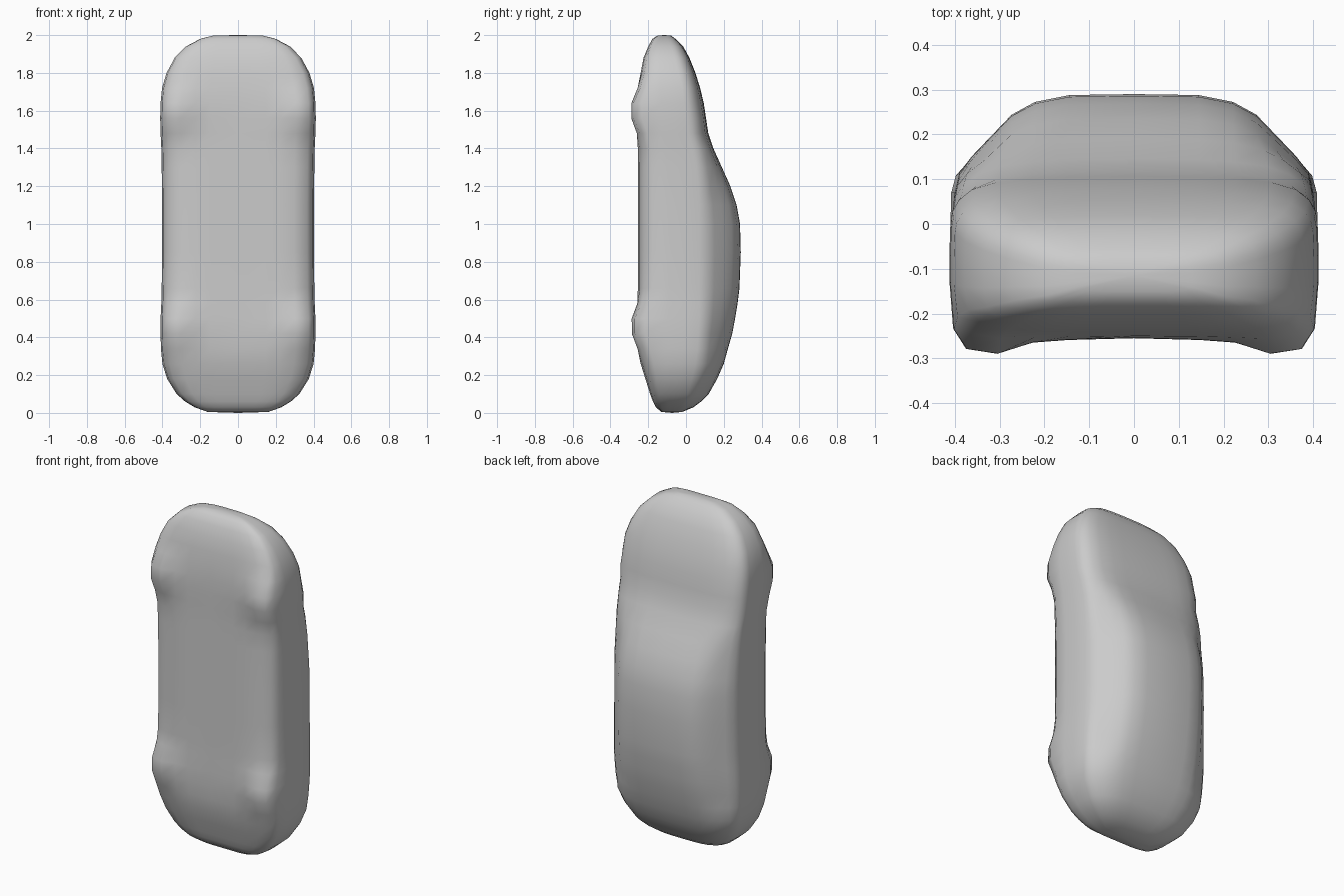
import bpy, bmesh, math

# stations along the body: height, half width, front y, back y, shoulder y
STATIONS = [
    (0.005, 0.16, -0.13, -0.02, -0.06), (0.03, 0.23, -0.16, 0.04, -0.03),
    (0.06, 0.28, -0.175, 0.08, -0.01), (0.10, 0.325, -0.19, 0.12, 0.01),
    (0.18, 0.375, -0.215, 0.165, 0.03), (0.26, 0.40, -0.24, 0.20, 0.05),
    (0.34, 0.408, -0.25, 0.222, 0.06), (0.42, 0.41, -0.254, 0.245, 0.065),
    (0.50, 0.41, -0.255, 0.26, 0.07), (0.58, 0.406, -0.255, 0.273, 0.07),
    (0.66, 0.404, -0.255, 0.283, 0.07), (0.85, 0.402, -0.255, 0.29, 0.07),
    (1.00, 0.402, -0.255, 0.286, 0.07), (1.10, 0.402, -0.255, 0.268, 0.07),
    (1.20, 0.403, -0.255, 0.235, 0.065), (1.30, 0.404, -0.255, 0.19, 0.055),
    (1.40, 0.406, -0.255, 0.145, 0.035), (1.48, 0.41, -0.255, 0.118, 0.01),
    (1.56, 0.412, -0.255, 0.106, 0.0), (1.64, 0.41, -0.254, 0.094, -0.01),
    (1.72, 0.402, -0.25, 0.075, -0.02), (1.80, 0.378, -0.24, 0.05, -0.04),
    (1.88, 0.335, -0.225, 0.018, -0.06), (1.94, 0.275, -0.20, -0.015, -0.08),
    (1.98, 0.20, -0.178, -0.055, -0.10), (1.998, 0.13, -0.15, -0.08, -0.11),
]
CABIN = [(0.97, 0.2), (0.90, 0.37), (0.79, 0.58), (0.68, 0.79), (0.55, 0.92), (0.36, 0.99), (0, 1)]
HOOD = [(0.985, 0.25), (0.95, 0.5), (0.88, 0.72), (0.75, 0.87), (0.55, 0.95), (0.36, 0.98), (0, 1)]
WHEELS = (0.455, 1.60)


def half_section(z, w, f, b, s):
    # wheel swelling on the underside corners
    g = max(math.exp(-((z - c) / 0.115) ** 4) for c in WHEELS)
    d = s - f
    pts = [(0, f), (0.36 * w, f - 0.004 * g), (0.55 * w, f - 0.01 * g),
           (0.74 * w, f + 0.03 * d - 0.043 * g),
           (0.91 * w, f + 0.10 * d - 0.05 * g),
           (0.98 * w, f + 0.24 * d - 0.04 * g),
           (w, f + 0.5 * d), (w, f + 0.75 * d), (0.995 * w, s)]
    # blend cabin and hood shapes
    k = min(1, max(0, (s and (b - s) - 0.09) / 0.08)) if z > 0.3 else 0.6
    for c, h in zip(CABIN, HOOD):
        pts.append((w * (k * c[0] + (1 - k) * h[0]),
                    s + (b - s) * (k * c[1] + (1 - k) * h[1])))
    return pts


# lofted car body shell
bm = bmesh.new()
rings = []
for st in STATIONS:
    z = st[0]
    right = half_section(*st)
    ring = right + [(-x, y) for x, y in right[-2:0:-1]]
    rings.append([bm.verts.new((x, y, z)) for x, y in ring])
n = len(rings[0])
for a, b in zip(rings, rings[1:]):
    for i in range(n):
        j = (i + 1) % n
        bm.faces.new((a[i], a[j], b[j], b[i]))
# domed end caps
for ring, z, y in ((rings[0], 0.0, -0.075), (rings[-1], 2.0, -0.115)):
    tip = bm.verts.new((0, y, z))
    for i in range(n):
        bm.faces.new((ring[i], ring[(i + 1) % n], tip))
bmesh.ops.recalc_face_normals(bm, faces=bm.faces)
for face in bm.faces:
    face.smooth = True
mesh = bpy.data.meshes.new("car_body")
bm.to_mesh(mesh)
bm.free()
body = bpy.data.objects.new("car_body", mesh)
bpy.context.collection.objects.link(body)

# single plain grey finish
grey = bpy.data.materials.new("plain_grey")
grey.diffuse_color = (0.6, 0.6, 0.6, 1)
mesh.materials.append(grey)
